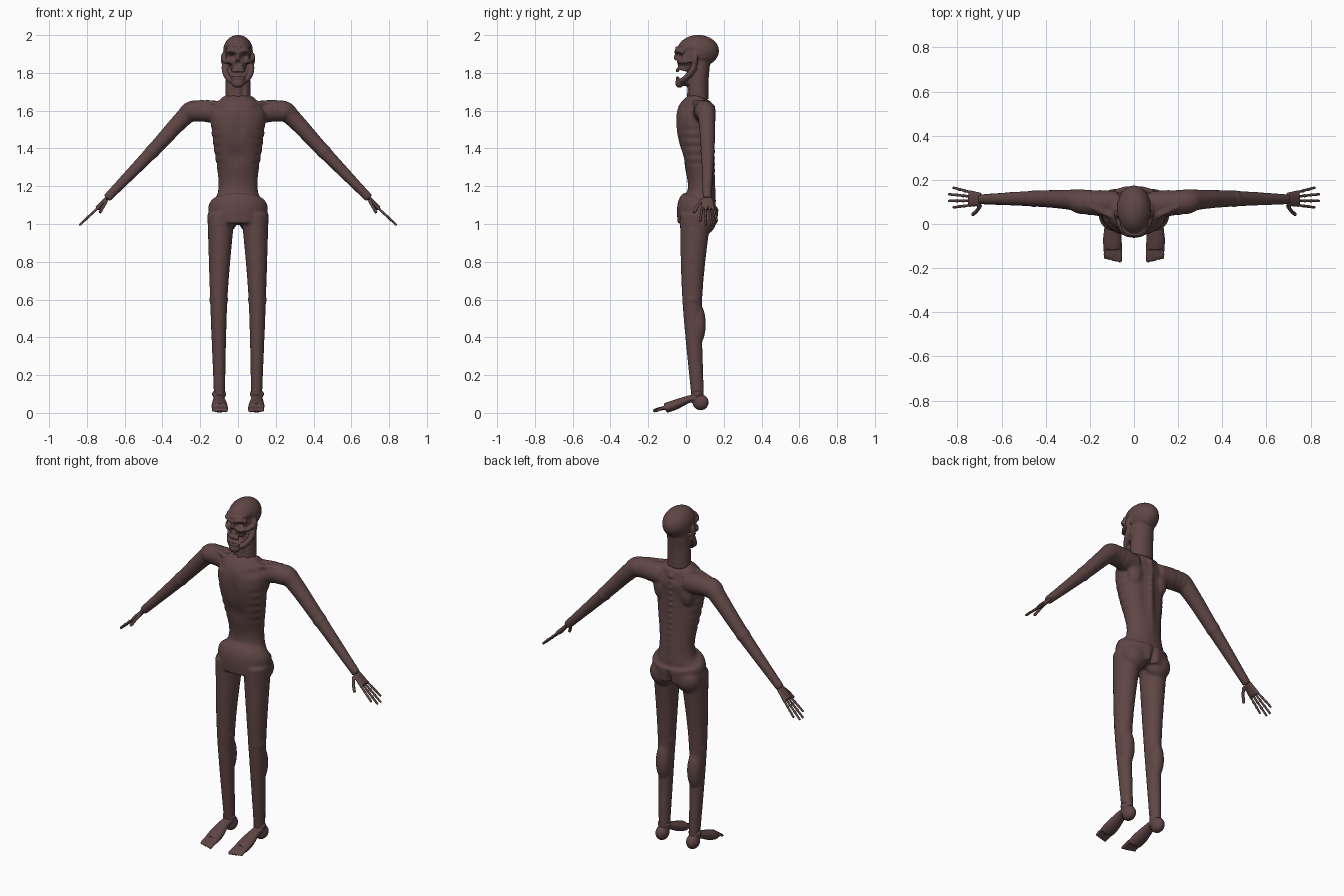
import bpy, bmesh, math
from mathutils import Vector, Matrix

cube = bpy.data.objects.get("Cube")
if cube:
    bpy.data.objects.remove(cube, do_unlink=True)

skin = bpy.data.materials.new("dried_brown_skin")
skin.use_nodes = True
skin.diffuse_color = (.115, .062, .06, 1)
skin.node_tree.nodes["Principled BSDF"].inputs["Base Color"].default_value = skin.diffuse_color
ACROSS = Vector((1, 0, 0))
FORWARD = Vector((0, -1, 0))
MIRROR = Matrix.Scale(-1, 4, ACROSS)


def catmull(before, start, end, after, t):
    """Smooth curve value between start and end."""
    slope_in = (end - before) / 2
    slope_out = (after - start) / 2
    ease = t * t * (3 - 2 * t)
    bend = t * (1 - t)
    return start + (end - start) * ease + bend * ((1 - t) * slope_in - t * slope_out)


def tube(bm, rows, side=ACROSS, flat=1, steps=5, sides=24):
    """Loft ellipses along a smooth path; each row is x, y, z, radius."""
    rows = [Vector(row) for row in rows]
    padded = [rows[0], *rows, rows[-1]]
    path = []
    for i in range(len(rows) - 1):
        path += [catmull(*padded[i:i + 4], k / steps) for k in range(steps)]
    path.append(rows[-1])
    rings = []
    for i, point in enumerate(path):
        behind, ahead = path[max(i - 1, 0)], path[min(i + 1, len(path) - 1)]
        along = (ahead - behind).to_3d().normalized()
        wide = (side - along * side.dot(along)).normalized()
        deep = along.cross(wide) * flat
        angles = [math.tau * j / sides for j in range(sides)]
        rings.append([bm.verts.new(point.to_3d() + point.w * (wide * math.cos(a) + deep * math.sin(a)))
                      for a in angles])
    for lower, upper in zip(rings, rings[1:]):
        for j in range(sides):
            bm.faces.new((lower[j - 1], lower[j], upper[j], upper[j - 1]))
    bm.faces.new(rings[0])
    bm.faces.new(rings[-1])


def rod(bm, radius, *points):
    tube(bm, [(*point, radius) for point in points], Vector((.1, 1, .2)), steps=3, sides=12)


def ball(bm, centre, radii):
    shape = Matrix.Translation(centre) @ Matrix.Diagonal((*radii, 1))
    bmesh.ops.create_uvsphere(bm, u_segments=24, v_segments=16, radius=1, matrix=shape)


def bead(bm, centre, radius):
    ball(bm, centre, (radius, radius, radius))


def mirror_parts(bm):
    """Copy everything built so far to the other side."""
    copied = bmesh.ops.duplicate(bm, geom=[*bm.verts, *bm.edges, *bm.faces])["geom"]
    verts = [item for item in copied if isinstance(item, bmesh.types.BMVert)]
    bmesh.ops.transform(bm, matrix=MIRROR, verts=verts)


def link(name, mesh):
    obj = bpy.data.objects.new(name, mesh)
    bpy.context.collection.objects.link(obj)
    return obj


def fuse(name, bm, voxel, relax=2, dents=()):
    """Merge overlapping volumes into one skin, then press symmetric dents."""
    bmesh.ops.recalc_face_normals(bm, faces=bm.faces)
    rough = bpy.data.meshes.new(name + "_rough")
    bm.to_mesh(rough)
    bm.free()
    obj = link(name, rough)
    merge = obj.modifiers.new("merge", "REMESH")
    merge.mode = "VOXEL"
    merge.voxel_size = voxel
    obj.modifiers.new("relax", "SMOOTH").iterations = relax
    graph = bpy.context.evaluated_depsgraph_get()
    mesh = bpy.data.meshes.new_from_object(obj.evaluated_get(graph))
    obj.modifiers.clear()
    obj.data = mesh
    bpy.data.meshes.remove(rough)
    for vert in mesh.vertices:
        mirrored = math.copysign(1, vert.co.x)
        for centre, radii, push in dents:
            place = Vector((abs(vert.co.x), vert.co.y, vert.co.z))
            distance = sum(((p - c) / r) ** 2 for p, c, r in zip(place, centre, radii))
            if distance < 6:
                shift = Vector(push) * math.exp(-distance)
                shift.x *= mirrored
                vert.co += shift
    mesh.materials.clear()
    mesh.materials.append(skin)
    mesh.polygons.foreach_set("use_smooth", [True] * len(mesh.polygons))
    return obj


def make_right(left, name):
    mesh = left.data.copy()
    mesh.transform(MIRROR)
    mesh.flip_normals()
    link(name, mesh)


# Body: legs, arms, buttocks, shoulder blades and collarbones on one side
bm = bmesh.new()
hip, knee, ankle = (.09, .05, 1.05), (.102, .033, .6), (.098, .062, .08)
tube(bm, [(*hip, .072), (*knee, .046), (*ankle, .029)], flat=1.15)
bead(bm, knee, .05)
ball(bm, (.102, .063, .47), (.042, .042, .11))
shoulder, elbow, wrist = (.23, .1, 1.598), (.453, .115, 1.385), (.695, .112, 1.135)
tube(bm, [(.08, .09, 1.59, .06), (*shoulder, .057), (.29, .11, 1.56, .046),
          (*elbow, .036), (*wrist, .023)])
bead(bm, elbow, .039)
ball(bm, (.08, .1, 1.02), (.075, .06, .075))
ball(bm, (.08, .11, 1.53), (.05, .035, .08))
rod(bm, .013, (.02, .01, 1.64), (.09, .03, 1.64), (.2, .08, 1.645))
mirror_parts(bm)

# Body: trunk and the knobs of the spine
tube(bm, [(0, .08, 1.67, .08), (0, .055, 1.6, .14), (0, .045, 1.52, .144), (0, .06, 1.39, .128),
          (0, .08, 1.24, .104), (0, .08, 1.15, .112), (0, .065, 1.1, .156), (0, .06, 1, .15)],
     flat=.7, sides=40)
for knob in range(14):
    bead(bm, (0, .147, 1.18 + knob * .034), .011)

# Hollows: breastbone, belly, collar, spine sides, buttock cleft and ribs
hollows = [((0, -.06, 1.5), (.03, .05, .09), FORWARD * -.01),
           ((0, -.02, 1.36), (.05, .06, .05), FORWARD * -.012),
           ((.1, 0, 1.61), (.04, .05, .02), FORWARD * -.012),
           ((.04, .15, 1.4), (.03, .05, .15), FORWARD * .008),
           ((0, .17, 1), (.014, .06, .06), FORWARD * .03)]
for rib in range(5):
    hollows.append(((.125, .03, 1.32 + rib * .045), (.05, .07, .011), ACROSS * -.005))
fuse("body", bm, .008, 3, hollows)

# Head: jaw, cheekbone, brow, ear and teeth on one side
bm = bmesh.new()
rod(bm, .016, (.068, .05, 1.86), (.07, .03, 1.81), (.045, -.01, 1.765), (0, -.04, 1.75))
rod(bm, .012, (.076, .05, 1.875), (.068, 0, 1.86), (.04, -.04, 1.858))
rod(bm, .011, (.068, -.01, 1.91), (.035, -.047, 1.918), (0, -.05, 1.905))
ball(bm, (.08, .045, 1.875), (.011, .018, .034))
bead(bm, (.067, .04, 1.825), .018)
for tooth in range(4):
    across = .005 + tooth * .009
    for height in (1.813, 1.772):
        ball(bm, (across, 9 * across ** 2 - .05, height), (.005, .005, .012))
mirror_parts(bm)

# Head: skull, face, nose bridge, chin and neck
ball(bm, (0, .064, 1.916), (.079, .111, .085))
tube(bm, [(0, 0, 1.94, .063), (0, 0, 1.86, .06), (0, -.01, 1.81, .035)], flat=.9)
ball(bm, (0, -.057, 1.88), (.01, .01, .018))
ball(bm, (0, -.035, 1.745), (.033, .022, .024))
ball(bm, (0, 0, 1.755), (.04, .04, .025))
tube(bm, [(0, .08, 1.88, .06), (0, .065, 1.77, .065), (0, .062, 1.66, .067)], flat=.85)

# Hollows: nose, eye sockets, cheeks, temples and throat cords
hollows = [((0, -.06, 1.853), (.012, .03, .013), FORWARD * -.025),
           ((.034, -.055, 1.888), (.018, .04, .014), FORWARD * -.036),
           ((.055, -.03, 1.835), (.02, .04, .018), ACROSS * -.015),
           ((.08, .01, 1.915), (.03, .03, .02), ACROSS * -.01),
           ((.025, 0, 1.7), (.013, .04, .05), FORWARD * -.01)]
fuse("head", bm, .0045, 2, hollows)

# Hands: small palm, drooping thumb and four long bony fingers
bm = bmesh.new()
palm_end = Vector((.745, .115, 1.082))
tube(bm, [(*wrist, .03), (*palm_end, .038)], -FORWARD, flat=.35)
rod(bm, .0085, (.695, .085, 1.125), (.712, .06, 1.095), (.732, .042, 1.06))
for spread in (-1.5, -.5, .5, 1.5):
    base = palm_end - FORWARD * spread * .02
    tip = Vector((.85 - abs(spread) * .02, .12 + spread * .03, .983 + abs(spread) * .02))
    rod(bm, .0062, base, tip)
    for joint in (0, .3, .6):
        bead(bm, base.lerp(tip, joint), .008)
make_right(fuse("left_hand", bm, .0032, 1), "right_hand")

# Feet: heel, ankle bones, arched sole and five toes
bm = bmesh.new()
ball(bm, (.1, .077, .056), (.035, .043, .042))
ball(bm, (.1, .06, .1), (.038, .028, .025))
tube(bm, [(.1, .06, .075, .031), (.1, .02, .074, .03), (.098, -.06, .042, .042),
          (.097, -.11, .025, .041)], flat=.64)
for toe in range(5):
    across, thick, reach = .064 + toe * .0165, .0105 - toe * .0006, toe * .0035 - .165
    rod(bm, thick, (across, -.09, .03), (across, -.135, .022), (across, reach, .0125))
    bead(bm, (across, reach, .0125), thick)
make_right(fuse("left_foot", bm, .0045), "right_foot")
